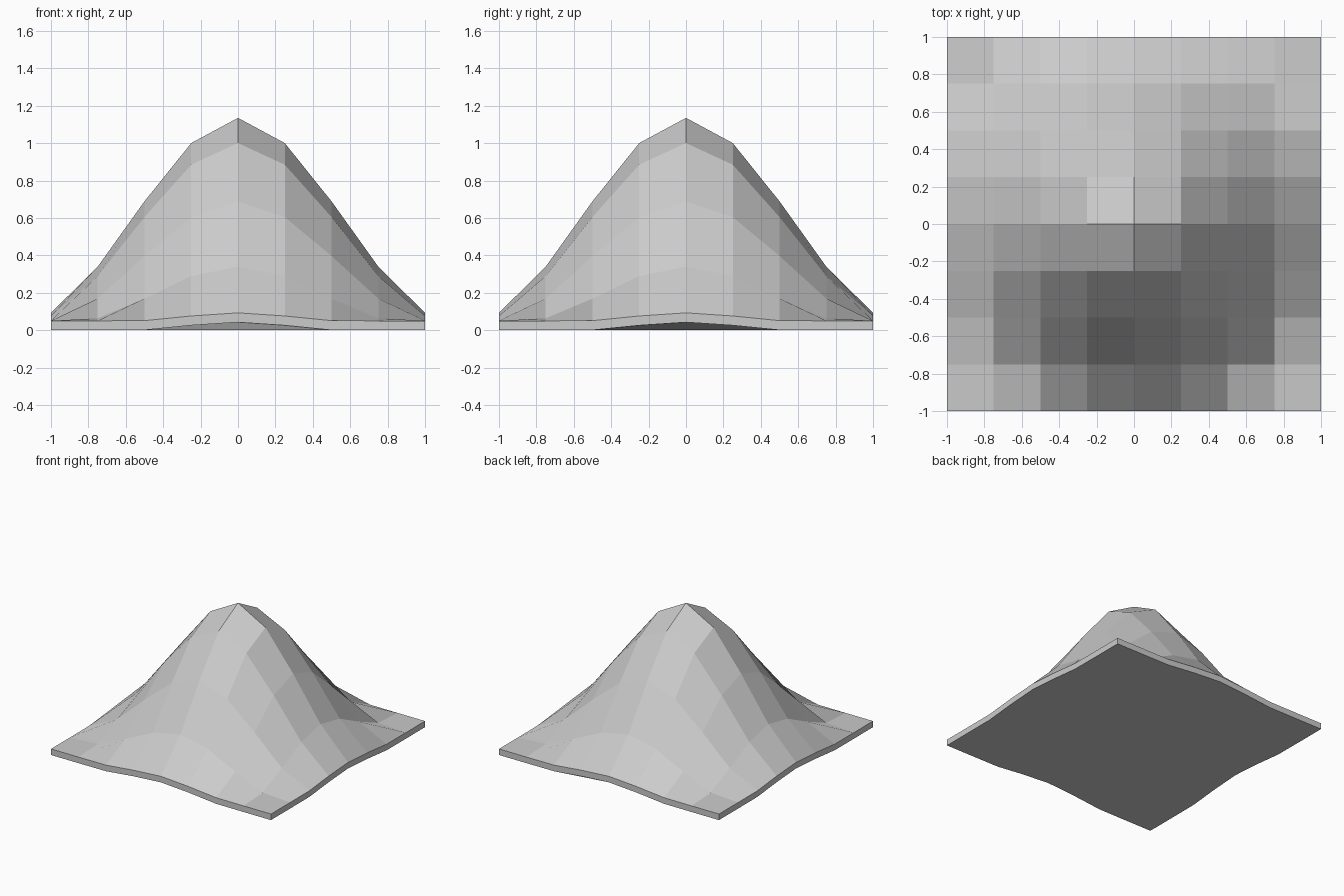
import bpy, bmesh, math

if "Cube" in bpy.data.objects:
    bpy.data.objects.remove(bpy.data.objects["Cube"])

BASE = 0.05      # slab thickness
PEAK = 1.085     # rise of the summit above the slab
RADIUS = 1.135   # reach of the smooth falloff


def hill_height(x, y):
    t = max(0.0, 1 - math.hypot(x, y) / RADIUS)
    return BASE + PEAK * (3 * t * t - 2 * t ** 3)


# Hill surface: 8 x 8 grid raised with a smooth falloff
bm = bmesh.new()
bmesh.ops.create_grid(bm, x_segments=8, y_segments=8, size=1)
for v in bm.verts:
    v.co.z = hill_height(v.co.x, v.co.y)

# Thin skirt: border dropped by the slab thickness
border = [e for e in bm.edges if e.is_boundary]
skirt = bmesh.ops.extrude_edge_only(bm, edges=border)["geom"]
rim = [g for g in skirt if isinstance(g, bmesh.types.BMVert)]
for v in rim:
    v.co.z -= BASE

# Single underside face, walking the rim in order
rim.sort(key=lambda v: (math.atan2(v.co.y, v.co.x) + 0.75 * math.pi + 1e-4) % (2 * math.pi))
bm.faces.new(rim)
bmesh.ops.recalc_face_normals(bm, faces=bm.faces)

mesh = bpy.data.meshes.new("hill")
bm.to_mesh(mesh)
bm.free()
hill = bpy.data.objects.new("hill", mesh)
bpy.context.collection.objects.link(hill)
